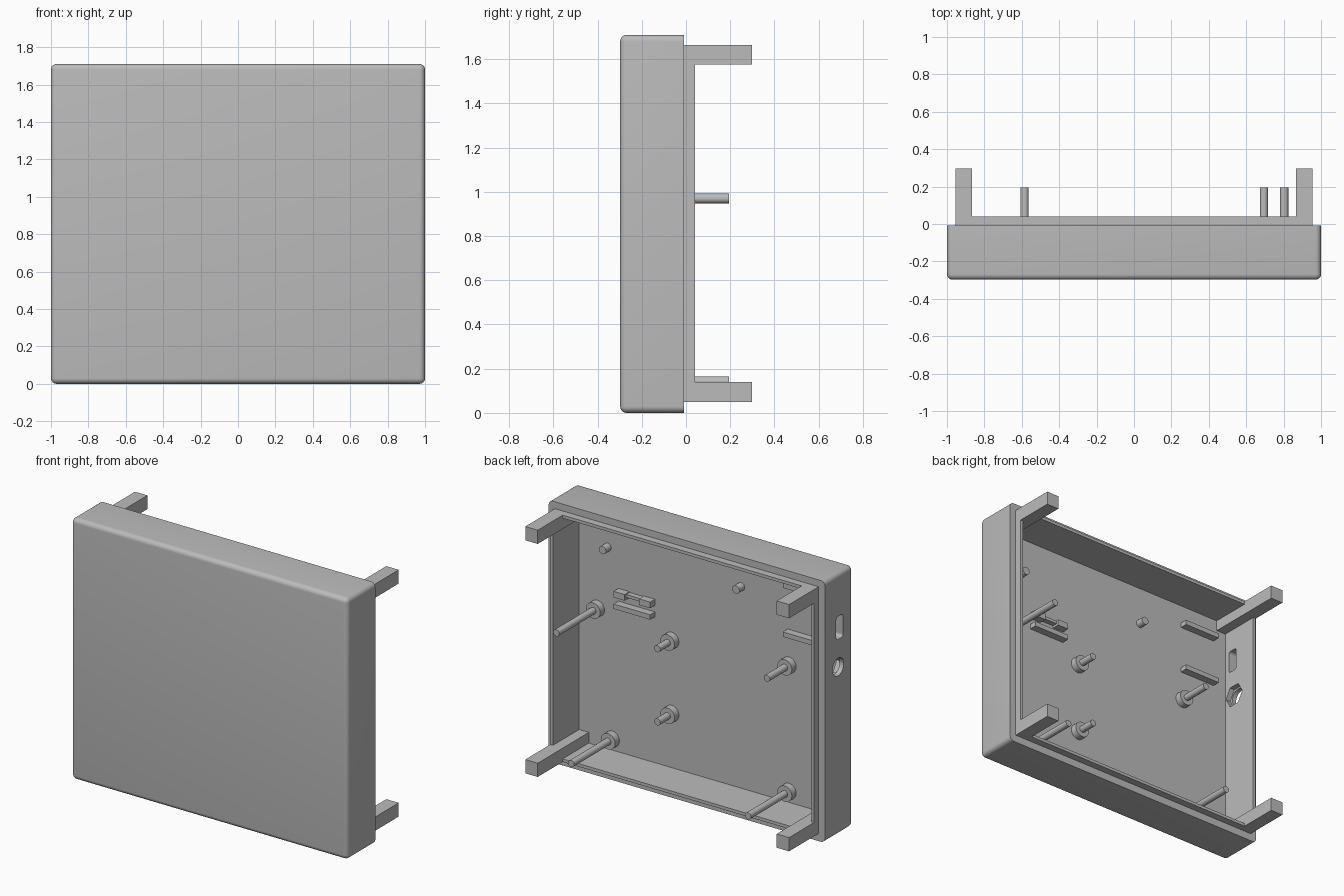
import bpy
import bmesh
import math
from mathutils import Matrix, Vector

old = bpy.data.objects.get("Cube")
if old:
    bpy.data.objects.remove(old, do_unlink=True)

grey = bpy.data.materials.new("plain grey")
grey.use_nodes = True
colour = (0.5, 0.5, 0.5, 1)
grey.diffuse_color = colour
grey.node_tree.nodes["Principled BSDF"].inputs["Base Color"].default_value = colour

FLOOR, SEAM, LIP, TIP = -0.23, -0.008, 0.04, 0.298
HEIGHT = 1.71
MID = HEIGHT / 2


def finish(name, bm):
    mesh = bpy.data.meshes.new(name)
    bm.normal_update()
    bm.to_mesh(mesh)
    bm.free()
    mesh.materials.append(grey)
    ob = bpy.data.objects.new(name, mesh)
    bpy.context.collection.objects.link(ob)
    return ob


def box(name, x, y, z, radius=0):
    """Box from ranges; a radius rounds every edge except those at the back."""
    bm = bmesh.new()
    bmesh.ops.create_cube(bm, size=1)
    for v in bm.verts:
        v.co = Vector(r[0] if c < 0 else r[1] for c, r in zip(v.co, (x, y, z)))
    if radius:
        edges = [e for e in bm.edges if min(v.co.y for v in e.verts) < y[1] - 0.01]
        bmesh.ops.bevel(bm, geom=edges, offset=radius, segments=6,
                        profile=0.5, affect="EDGES", clamp_overlap=True)
    return finish(name, bm)


def cylinder(name, centre, radius, length, axis, sides=24):
    """Cylinder centred on a point, along X or Y."""
    bm = bmesh.new()
    turn = Matrix.Rotation(math.pi / 2, 4, "Y" if axis == "X" else "X")
    bmesh.ops.create_cone(bm, cap_ends=True, segments=sides, radius1=radius,
                          radius2=radius, depth=length,
                          matrix=Matrix.Translation(centre) @ turn)
    return finish(name, bm)


def peg(name, x, z, radius, start, end):
    ob = cylinder(name, (x, (start + end) / 2, z), radius, end - start, "Y")
    smooth(ob)
    return ob


def cut(target, cutter):
    mod = target.modifiers.new("cut", "BOOLEAN")
    mod.operation = "DIFFERENCE"
    mod.solver = "EXACT"
    mod.object = cutter
    cutter.hide_render = True
    cutter.hide_viewport = True
    cutter.display_type = "WIRE"


def smooth(ob):
    bpy.ops.object.select_all(action="DESELECT")
    ob.select_set(True)
    bpy.context.view_layer.objects.active = ob
    bpy.ops.object.shade_smooth_by_angle(angle=math.radians(35))


# Hollow case and the stepped lip around its open back
shell = box("case_shell", (-1, 1), (-TIP, SEAM), (0, HEIGHT), radius=0.03)
lip = box("back_lip", (-0.955, 0.955), (SEAM, LIP), (0.05, HEIGHT - 0.045))
smooth(shell)
cavity = box("cavity_cutter", (-0.935, 0.935), (FLOOR, 0.5), (0.07, HEIGHT - 0.065))
cut(shell, cavity)
cut(lip, cavity)

# Side openings: round hole with a hexagonal nut recess, and a rounded slot
hole = Vector((-0.97, -0.145, 1.10))
cut(shell, cylinder("round_hole_cutter", hole, 0.058, 0.2, "X"))
cut(shell, cylinder("nut_recess_cutter", hole + Vector((0.06, 0, 0)), 0.078, 0.12, "X", 6))
slot = box("slot_cutter", (-1.1, -0.9), (-0.195, -0.125), (1.28, 1.43))
bevel = slot.modifiers.new("round", "BEVEL")
bevel.width = 0.015
bevel.segments = 3
cut(shell, slot)

# Square corner legs standing on the inner floor
for side, sx in (("left", 1), ("right", -1)):
    for level, z in (("lower", 0.05), ("upper", HEIGHT - 0.135)):
        box(f"{level}_{side}_leg", sorted((sx * 0.865, sx * 0.955)),
            (FLOOR - 0.01, TIP), (z, z + 0.09))

# Collared posts: long, medium and short rods
posts = [(0.803, 0.97, 0.195), (0.695, 0.143, 0.195), (-0.585, 0.143, 0.195),
         (-0.585, 0.97, 0.0), (0.264, 0.905, -0.08), (0.264, 0.426, -0.08)]
for i, (x, z, end) in enumerate(posts, 1):
    peg(f"post_collar_{i}", x, z, 0.052, FLOOR - 0.01, -0.185)
    peg(f"post_rod_{i}", x, z, 0.022, FLOOR, end)

# Small locating pins
for i, x in enumerate((0.728, -0.238), 1):
    peg(f"locating_pin_{i}", x, 1.39, 0.026, FLOOR - 0.01, -0.175)

# Guide rails on the floor
for i, (x, z) in enumerate([(0.385, 1.025), (-0.84, 1.17), (-0.84, 1.49)], 1):
    box(f"guide_rail_{i}", (x, x + 0.265), (FLOOR - 0.01, -0.18), (z, z + 0.032))

# Notched clip above the left rail
box("clip_bridge", (0.385, 0.65), (FLOOR - 0.01, -0.195), (1.115, 1.135))
for i, x in enumerate((0.385, 0.57), 1):
    box(f"clip_end_{i}", (x, x + 0.08), (FLOOR - 0.01, -0.18), (1.1, 1.14))
